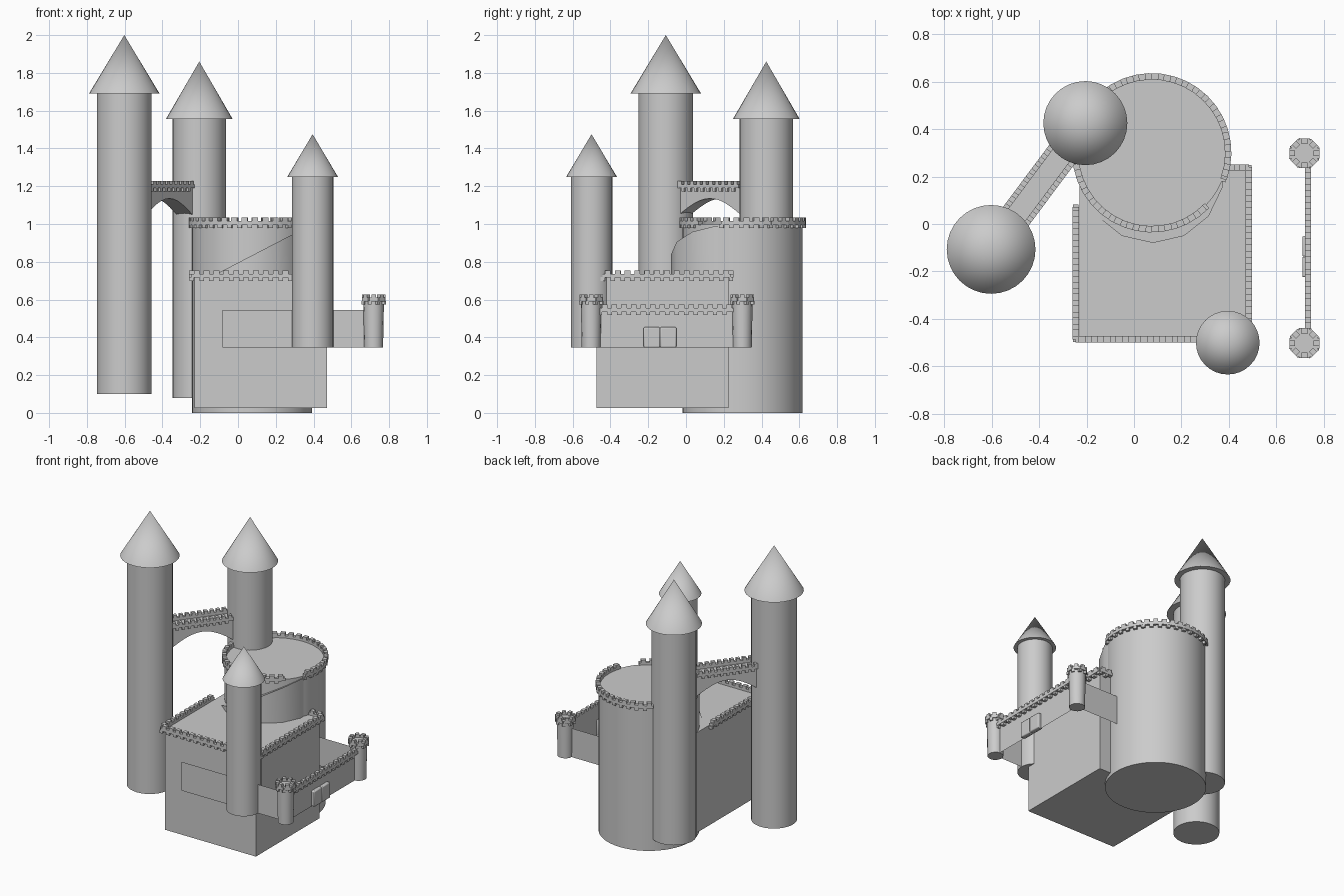
import bpy, bmesh
from math import sin, cos, pi, radians, atan2, ceil
from mathutils import Matrix, Vector

if "Cube" in bpy.data.objects:
    bpy.data.objects.remove(bpy.data.objects["Cube"])


def finish(name, bm, smooth=True):
    bmesh.ops.recalc_face_normals(bm, faces=bm.faces)
    me = bpy.data.meshes.new(name)
    bm.to_mesh(me)
    bm.free()
    ob = bpy.data.objects.new(name, me)
    bpy.context.collection.objects.link(ob)
    if smooth:
        bpy.ops.object.select_all(action='DESELECT')
        ob.select_set(True)
        bpy.context.view_layer.objects.active = ob
        bpy.ops.object.shade_smooth_by_angle(angle=radians(35))
    return ob


def add_drum(bm, x, y, z0, z1, r0, r1, n=32):
    m = Matrix.Translation((x, y, (z0 + z1) / 2))
    return bmesh.ops.create_cone(bm, cap_ends=True, segments=n, radius1=r0,
                                 radius2=r1, depth=z1 - z0, matrix=m)['verts']


def add_box(bm, centre, size, angle=0.0):
    m = (Matrix.Translation(centre) @ Matrix.Rotation(angle, 4, 'Z')
         @ Matrix.Diagonal((*size, 1)))
    return bmesh.ops.create_cube(bm, size=1, matrix=m)


def tower(name, x, y, z0, z1, r, roof_r, tip):
    bm = bmesh.new()
    add_drum(bm, x, y, z0, z1, r, r)
    finish(name + "_shaft", bm)
    bm = bmesh.new()
    add_drum(bm, x, y, z1, tip, roof_r, 0)
    finish(name + "_roof", bm)


def line(a, b, pitch=0.054):
    a, b = Vector(a), Vector(b)
    n = ceil((b - a).length / pitch)
    return [a.lerp(b, i / n) for i in range(n + 1)]


def arc(x, y, r, a0, a1, n):
    return [Vector((x + r * cos(radians(a0 + (a1 - a0) * i / n)),
                    y + r * sin(radians(a0 + (a1 - a0) * i / n)))) for i in range(n + 1)]


def battlement(name, paths, z, w=0.027):
    # a band with merlons above and corbels below, one of each per path step
    bm = bmesh.new()
    for pts in paths:
        for a, b in zip(pts, pts[1:]):
            d = b - a
            ang, c = atan2(d.y, d.x), (a + b) / 2
            add_box(bm, (c.x, c.y, z), (d.length + 0.003, w, 0.02), ang)
            add_box(bm, (c.x, c.y, z + 0.018), (d.length * 0.58, w, 0.02), ang)
            add_box(bm, (a.x, a.y, z - 0.017), (d.length * 0.45, w * 0.85, 0.02), ang)
    finish(name, bm, smooth=False)


# Three roofed towers
tower("tall_tower", -0.602, -0.107, 0.10, 1.69, 0.145, 0.187, 2.0)
tower("rear_tower", -0.205, 0.425, 0.08, 1.555, 0.142, 0.177, 1.86)
tower("corner_tower", 0.395, -0.5, 0.345, 1.25, 0.11, 0.134, 1.475)

# Round keep and its parapet, broken at the tower and at the right front
KX, KY = 0.075, 0.3
bm = bmesh.new()
add_drum(bm, KX, KY, 0.0, 1.0, 0.318, 0.318, 48)
finish("round_keep", bm)
battlement("keep_battlement", [arc(KX, KY, 0.322, -20, 130, 16),
                               arc(KX, KY, 0.322, 181, 316, 14)], 1.006)

# Faceted buttress drum in front of the keep, with a slanted top
bm = bmesh.new()
vs = add_drum(bm, 0.08, 0.22, 0.3, 1.0, 0.3, 0.3, 14)
for v in vs:
    if v.co.z > 0.9:
        v.co.z = min(0.795 + 0.52 * v.co.x, 0.995)
finish("slanted_buttress", bm)

# Square hall with parapets on its edges
bm = bmesh.new()
add_box(bm, (0.12, -0.125, 0.3725), (0.70, 0.70, 0.695))
finish("square_hall", bm)
battlement("hall_battlement", [line((-0.245, 0.07), (-0.245, -0.485)),
                               line((-0.245, -0.485), (0.33, -0.485)),
                               line((0.483, -0.44), (0.483, 0.238)),
                               line((0.483, 0.238), (0.385, 0.238))], 0.726)

# Courtyard wall: thin sheets on three sides
bm = bmesh.new()
plan = [(-0.083, -0.5), (0.722, -0.5), (0.722, 0.3), (-0.083, 0.3)]
low = [bm.verts.new((x, y, 0.345)) for x, y in plan]
top = [bm.verts.new((x, y, 0.545)) for x, y in plan]
for i in range(3):
    bm.faces.new((low[i], low[i + 1], top[i + 1], top[i]))
finish("courtyard_wall", bm, smooth=False)
battlement("courtyard_battlement", [line((0.733, -0.455), (0.733, 0.255))], 0.545, 0.024)

# Two gate leaves
for side, y in (("left", -0.181), ("right", -0.094)):
    bm = bmesh.new()
    add_box(bm, (0.727, y, 0.4), (0.036, 0.086, 0.108))
    ob = finish("gate_leaf_" + side, bm)
    bev = ob.modifiers.new("round", 'BEVEL')
    bev.width, bev.segments = 0.006, 2

# Courtyard turrets with octagonal crowns
for name, y in (("front", -0.502), ("back", 0.298)):
    bm = bmesh.new()
    add_drum(bm, 0.718, y, 0.345, 0.605, 0.05, 0.055, 16)
    finish(name + "_turret", bm)
    battlement(name + "_turret_battlement", [arc(0.718, y, 0.055, 22.5, 382.5, 8)], 0.6, 0.024)

# Arched bridge between the two tall towers
A, B = Vector((-0.602, -0.107)), Vector((-0.205, 0.425))
along = (B - A).normalized()
across = Vector((along.y, -along.x))
t0, t1 = 0.12, 0.54
profile = [(t0, 1.19), (t1, 1.19)]
for i in range(13):
    s = i / 12
    profile.append((t1 + (t0 - t1) * s, 1.045 + 0.09 * sin(pi * s)))
bm = bmesh.new()
rows = []
for off in (-0.052, 0.052):
    row = []
    for t, z in profile:
        p = A + along * t + across * off
        row.append(bm.verts.new((p.x, p.y, z)))
    rows.append(row)
    bm.faces.new(row)
n = len(profile)
for i in range(n):
    j = (i + 1) % n
    bm.faces.new((rows[0][i], rows[0][j], rows[1][j], rows[1][i]))
finish("arched_bridge", bm)
battlement("bridge_battlement",
           [line(A + along * t0 + across * o, A + along * 0.53 + across * o, 0.045)
            for o in (-0.055, 0.055)], 1.2, 0.024)
